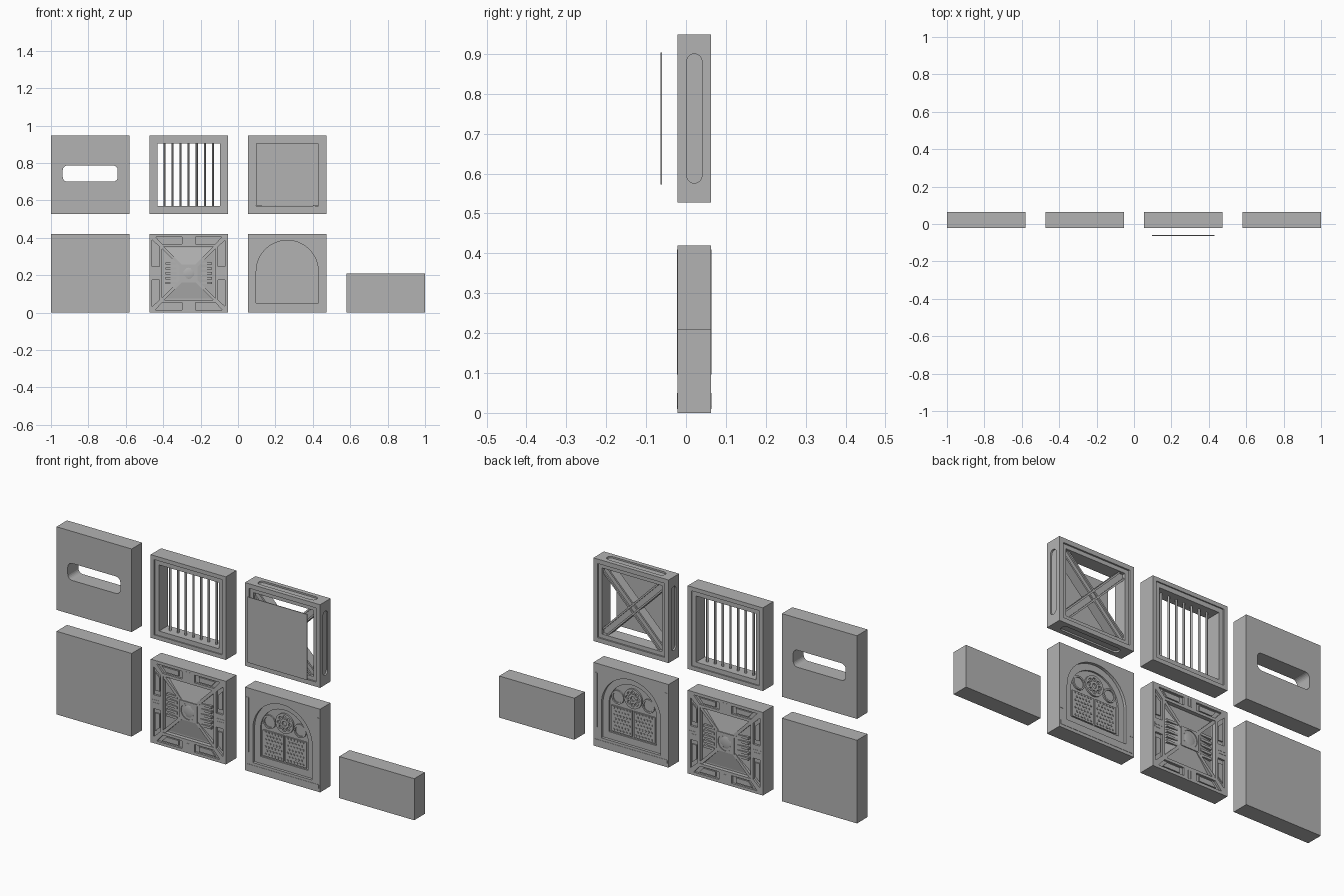
import bpy, bmesh, math
from mathutils import Matrix, Vector

if "Cube" in bpy.data.objects:
    bpy.data.objects.remove(bpy.data.objects["Cube"])

H, T, YC = 0.21, 0.084, 0.021          # half block size, thickness, middle depth
X1, X2 = 0.79, 0.2635                  # column centres
LOW, HIGH = 0.21, 0.738                # row centres

grey = bpy.data.materials.new("stone_grey")
grey.diffuse_color = (0.45, 0.45, 0.45, 1)
grey.use_nodes = True
grey.node_tree.nodes["Principled BSDF"].inputs["Base Color"].default_value = grey.diffuse_color

FRONT, BACK = Matrix(), Matrix.Rotation(math.pi, 4, 'Z')
FACES = (FRONT, BACK)
FLANKS = [Matrix.Rotation(s * math.pi / 2, 4, 'Z') for s in (1, -1)]
ENDS = [Matrix.Rotation(s * math.pi / 2, 4, 'X') for s in (1, -1)]


# ---- outlines in the plane of a face ----
def rect(u0, u1, v0, v1):
    return [(u0, v0), (u1, v0), (u1, v1), (u0, v1)]


def square(h):
    return rect(-h, h, -h, h)


def circle(u, v, r, n=24):
    return [(u + r * math.cos(2 * math.pi * i / n), v + r * math.sin(2 * math.pi * i / n))
            for i in range(n)]


def rounded(u, v, hu, hv, r, n=6):
    pts = []
    for k, (su, sv) in enumerate(((1, 1), (-1, 1), (-1, -1), (1, -1))):
        for i in range(n + 1):
            a = math.pi / 2 * (k + i / n)
            pts.append((u + su * (hu - r) + r * math.cos(a), v + sv * (hv - r) + r * math.sin(a)))
    return pts


def arch(r, base, spring, n=24):
    return [(-r, base), (r, base)] + [(r * math.cos(math.pi * i / n), spring + r * math.sin(math.pi * i / n))
                                      for i in range(n + 1)]


def diagonal(a, w, s=1):
    pts = [(-a, -a), (w - a, -a), (a, a - w), (a, a), (a - w, a), (-a, w - a)]
    return [(s * u, v) for u, v in pts]


def shrink(loop, k):
    c = sum((Vector(p) for p in loop), Vector((0, 0))) / len(loop)
    return [tuple(c + (Vector(p) - c) * k) for p in loop]


# ---- solids: outlines extruded between two depths below a face ----
def prism(name, at, loops, d0, d1, sides=FACES, half=T / 2, taper=1.0):
    bm = bmesh.new()
    for side in sides:
        m = Matrix.Translation((at[0], YC, at[1])) @ side
        for loop in loops:
            top = [bm.verts.new(m @ Vector((u * taper, d0 - half, v * taper))) for u, v in loop]
            low = [bm.verts.new(m @ Vector((u, d1 - half, v))) for u, v in loop]
            bm.faces.new(top)
            bm.faces.new(low[::-1])
            for i in range(len(loop)):
                j = (i + 1) % len(loop)
                bm.faces.new((top[j], top[i], low[i], low[j]))
    bmesh.ops.recalc_face_normals(bm, faces=bm.faces)
    me = bpy.data.meshes.new(name)
    bm.to_mesh(me)
    bm.free()
    ob = bpy.data.objects.new(name, me)
    bpy.context.collection.objects.link(ob)
    me.materials.append(grey)
    return ob


def cut(ob, at, loops, depth, sides=FACES, half=T / 2):
    tool = prism("cutter", at, loops, -0.01, depth, sides, half)
    mod = ob.modifiers.new("cut", 'BOOLEAN')
    mod.operation, mod.solver, mod.object = 'DIFFERENCE', 'EXACT', tool
    dg = bpy.context.evaluated_depsgraph_get()
    me = bpy.data.meshes.new_from_object(ob.evaluated_get(dg))
    ob.modifiers.clear()
    ob.data = me
    bpy.data.objects.remove(tool)


def block(name, at, hv=H):
    return prism(name, at, [rect(-H, H, -hv, hv)], 0, T, (FRONT,))


def through(ob, at, loops):
    cut(ob, at, loops, T + 0.01, (FRONT,))


# ---- plain blocks ----
block("solid_block", (-X1, LOW))
block("half_block", (X1, 0.105), 0.105)
at = (-X1, HIGH)
through(block("slot_block", at), at, [rounded(0, 0.005, 0.147, 0.043, 0.025)])

# ---- barred window ----
at = (-X2, HIGH)
frame = block("barred_frame", at)
cut(frame, at, [square(0.19)], 0.006)
through(frame, at, [square(0.167)])
for i in range(-3, 4):
    bpy.ops.mesh.primitive_cylinder_add(vertices=12, radius=0.0055, depth=0.345,
                                        location=(at[0] + i * 0.043, YC, at[1]))
    bar = bpy.context.object
    bar.name = "window_bar"
    bar.data.materials.append(grey)
    bpy.ops.object.shade_smooth_by_angle()

# ---- cross braced frame with a detached cover ----
at = (X2, HIGH)
frame = block("braced_frame", at)
cut(frame, at, [square(0.187)], 0.008)
through(frame, at, [square(0.167)])
cut(frame, at, [rounded(0, 0, 0.019, 0.162, 0.0189)], 0.008, FLANKS, H)
cut(frame, at, [rounded(0, 0, 0.162, 0.019, 0.0189)], 0.008, ENDS, H)
for s in (1, -1):
    e = 0.001 * (s + 1)
    prism("cross_brace", at, [diagonal(0.169, 0.03, s)], 0.024 + e, T - 0.024 - e, (FRONT,))
    rails = []
    for k in (1, -1):                  # raised rails along each edge of the brace
        a, w, g = 0.168, 0.03, 0.012
        rail = [(w - a, -a), (a, a - w), (a, a - w + g), (w - a - g, -a)]
        rails.append([(s * p[0], p[1]) if k > 0 else (s * p[1], p[0]) for p in rail])
    prism("brace_rail", at, rails, 0.016 + e, T - 0.016 - e, (FRONT,))
prism("cover_panel", at, [square(0.166)], -0.043, -0.039, (FRONT,))

# ---- vent block ----
at = (-X2, LOW)
vent = block("vent_block", at)
cut(vent, at, [square(0.142)], 0.02)
slots, clips = [], []
for k in range(4):
    c, s = round(math.cos(k * math.pi / 2)), round(math.sin(k * math.pi / 2))
    turn = lambda loop: [(c * u - s * v, s * u + c * v) for u, v in loop]
    for m in (1, -1):
        slots.append(turn([(m * u, v) for u, v in
                           ((0.035, 0.156), (0.142, 0.156), (0.177, 0.195), (0.035, 0.195))]))
        clips.append(turn(rect(m * 0.003, m * 0.011, 0.16, 0.2)))
cut(vent, at, slots, 0.01)
prism("border_plate", at, [shrink(l, 0.65) for l in slots], 0.004, 0.012)
prism("border_clip", at, clips, -0.0012, 0.004)
prism("vent_slope", at, [square(0.14)], 0.004, 0.021, taper=0.34)
prism("corner_rib", at, [diagonal(0.142, 0.011, 1)], 0.003, 0.021)
prism("corner_rib", at, [diagonal(0.142, 0.011, -1)], 0.0035, 0.021)
prism("vent_slat", at, [rect(m * 0.065, m * 0.125, v - 0.006, v + 0.006)
                        for m in (1, -1) for v in (-0.052, -0.026, 0, 0.026, 0.052)], 0.005, 0.021)
hub = prism("vent_hub", at, [square(0.048)], 0, 0.02)
cut(hub, at, [circle(0, 0, 0.041, 32)], 0.008)
for y in (YC - T / 2 + 0.008, YC + T / 2 - 0.008):
    bpy.ops.mesh.primitive_uv_sphere_add(segments=24, ring_count=12, radius=0.036,
                                         location=(at[0], y, at[1]))
    dome = bpy.context.object
    dome.name = "hub_dome"
    dome.scale.y = 0.2
    dome.data.materials.append(grey)
    bpy.ops.object.shade_smooth()

# ---- arched door block ----
at = (X2, LOW)
door = block("door_block", at)
cut(door, at, [arch(0.166, -0.16, 0.01)], 0.014)
cut(door, at, [arch(0.134, -0.125, 0.01)], 0.022)
prism("door_leaf", at, [rect(m * 0.005, m * 0.122, -0.118, 0.012) for m in (1, -1)], 0.016, 0.024)
studs = [circle(m * (0.018 + 0.0175 * i + 0.009 * (j % 2)), -0.106 + 0.0185 * j, 0.005, 6)
         for m in (1, -1) for i in range(6) for j in range(7) if i < 5 or j % 2 == 0]
prism("door_stud", at, studs, 0.012, 0.018)
rose = prism("rosette", at, [circle(0, 0.075, 0.05, 32)], 0.014, 0.024)
cut(rose, at, [circle(0, 0.075, 0.012, 16)] +
    [circle(0.031 * math.cos(k * math.pi / 4), 0.075 + 0.031 * math.sin(k * math.pi / 4), 0.009, 12)
     for k in range(8)], 0.022)
rings = prism("side_roundel", at, [circle(m * 0.086, 0.06, 0.034, 28) for m in (1, -1)], 0.015, 0.024)
cut(rings, at, [circle(m * 0.086, 0.06, 0.026, 28) for m in (1, -1)], 0.02)
prism("side_strip", at, [rounded(m * 0.1965, 0.025, 0.0085, 0.139, 0.004) for m in (1, -1)], -0.0015, 0.004)
prism("door_sill", at, [rounded(0, -0.184, 0.203, 0.011, 0.004)], -0.0015, 0.004)
